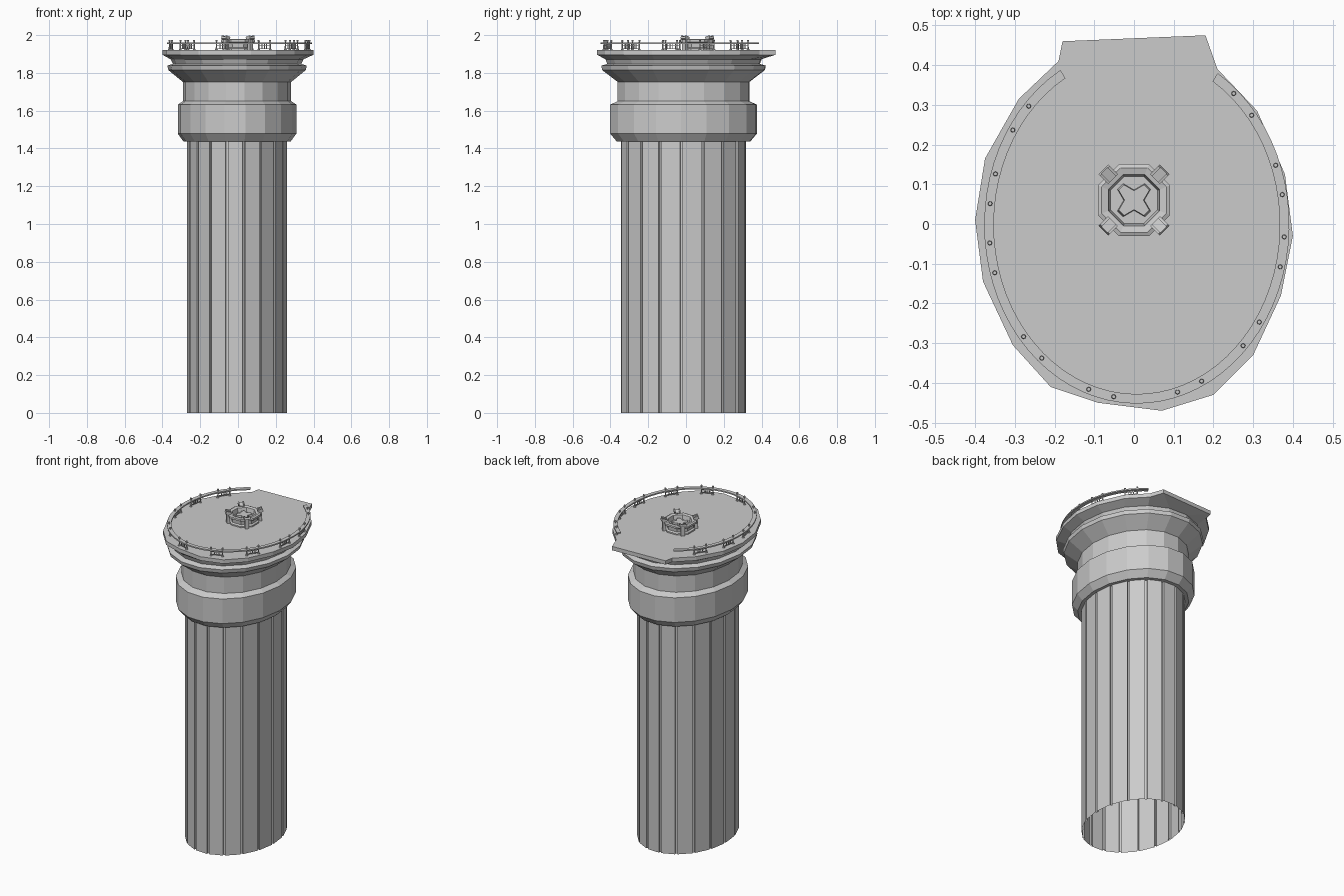
import bpy, bmesh
from math import sin, cos, radians, pi, atan2
from mathutils import Matrix, Vector

if "Cube" in bpy.data.objects:
    bpy.data.objects.remove(bpy.data.objects["Cube"])

def finish(name, bm):
    bmesh.ops.remove_doubles(bm, verts=bm.verts, dist=1e-5)
    bmesh.ops.recalc_face_normals(bm, faces=bm.faces)
    me = bpy.data.meshes.new(name)
    bm.to_mesh(me)
    bm.free()
    ob = bpy.data.objects.new(name, me)
    bpy.context.collection.objects.link(ob)
    return ob

def loft(bm, rings, closed=True, cap_start=False, cap_end=False):
    vs = [[bm.verts.new(p) for p in r] for r in rings]
    n = len(vs[0])
    for a, b in zip(vs, vs[1:]):
        for i in range(n if closed else n - 1):
            j = (i + 1) % n
            bm.faces.new((a[i], a[j], b[j], b[i]))
    if cap_start:
        bm.faces.new(vs[0][::-1])
    if cap_end:
        bm.faces.new(vs[-1])

def box(bm, centre, size, angle=0, tilt=0):
    m = (Matrix.Translation(centre) @ Matrix.Rotation(angle, 4, 'Z')
         @ Matrix.Rotation(tilt, 4, 'Y') @ Matrix.Diagonal((*size, 1)))
    bmesh.ops.create_cube(bm, size=1, matrix=m)

SIDES = 18
def oval(a, b, z, n=SIDES, start=-2, cx=-0.005, cy=-0.013):
    return [(cx + a * cos(radians(start + 360 * i / n)),
             cy + b * sin(radians(start + 360 * i / n)), z) for i in range(n)]

# Shaft: flat facets parted by narrow recessed grooves, open below
def shaft_ring(z):
    corners = [Vector(p) for p in oval(0.265, 0.335, z)]
    centre = Vector((-0.005, -0.013, z))
    pts = []
    for i, p in enumerate(corners):
        prev, nxt = corners[i - 1], corners[(i + 1) % SIDES]
        d1, d2 = (prev - p).normalized(), (nxt - p).normalized()
        inward = (centre - p).normalized() * 0.011
        pts += [p + d1 * 0.007, p + d1 * 0.005 + inward,
                p + d2 * 0.005 + inward, p + d2 * 0.007]
    return pts
bm = bmesh.new()
loft(bm, [shaft_ring(0), shaft_ring(1.445)])
finish("shaft", bm)

# Capital: collar band, neck and flared moulding
profile = [(0.250, 0.318, 1.437), (0.284, 0.357, 1.437), (0.314, 0.392, 1.478),
           (0.314, 0.392, 1.632), (0.287, 0.352, 1.650), (0.287, 0.352, 1.752),
           (0.364, 0.435, 1.815), (0.369, 0.440, 1.838), (0.340, 0.408, 1.848),
           (0.352, 0.418, 1.872)]
bm = bmesh.new()
loft(bm, [oval(*p) for p in profile])
finish("capital", bm)

# Platform: uneven oval slab with a landing lip at the back
outline = [(0.40, -0.03), (0.38, 0.125), (0.31, 0.285), (0.21, 0.39), (0.18, 0.475),
           (-0.18, 0.46), (-0.19, 0.41), (-0.29, 0.315), (-0.375, 0.165), (-0.40, 0.01),
           (-0.38, -0.145), (-0.305, -0.305), (-0.21, -0.41), (-0.09, -0.45),
           (0.07, -0.47), (0.20, -0.43), (0.30, -0.33), (0.37, -0.18)]
bm = bmesh.new()
loft(bm, [oval(0.352, 0.418, 1.872), [(x, y, 1.896) for x, y in outline],
          [(x, y, 1.92) for x, y in outline]], cap_end=True)
finish("platform", bm)

# Handrail: flat strip around the platform, open at the back
def rail_point(deg, z, off=0):
    t = radians(deg)
    return Vector((0.007 + (0.372 + off) * cos(t), -0.002 + (0.438 + off) * sin(t), z))
bm = bmesh.new()
section = [(-0.012, 1.952), (0.012, 1.952), (0.012, 1.960), (-0.012, 1.960)]
loft(bm, [[rail_point(120 + 298 * i / 60, z, o) for o, z in section] for i in range(61)],
     cap_start=True, cap_end=True)
finish("handrail", bm)

# Posts in pairs, each pair framing a small openwork panel
pairs = [142, 168, 191, 225, 256, 291, 321, 351, 375, 404]
posts, panels = bmesh.new(), bmesh.new()
for c in pairs:
    for d in (c - 5, c + 5):
        p = rail_point(d, 0)
        for r, z0, z1 in ((0.004, 1.915, 1.966), (0.008, 1.918, 1.926), (0.006, 1.966, 1.974)):
            bmesh.ops.create_cone(posts, cap_ends=True, segments=8, radius1=r, radius2=r * 0.8,
                                  depth=z1 - z0, matrix=Matrix.Translation((p.x, p.y, (z0 + z1) / 2)))
    a, b = rail_point(c - 5, 0), rail_point(c + 5, 0)
    d = b - a
    ang, mid = atan2(d.y, d.x), (a + b) / 2
    for z in (1.928, 1.946):
        box(panels, (mid.x, mid.y, z), (d.length, 0.005, 0.004), ang)
    for f in (0.3, 0.5, 0.7):
        q = a + d * f
        box(panels, (q.x, q.y, 1.939), (0.004, 0.005, 0.026), ang)
finish("rail_posts", posts)
finish("rail_panels", panels)

# Fire basin: stepped octagonal bowl
CY = 0.06
def octagon(r, z):
    return oval(r, r, z, 8, 22.5, 0, CY)
bm = bmesh.new()
loft(bm, [octagon(r, z) for r, z in
          [(0.088, 1.918), (0.088, 1.928), (0.078, 1.934), (0.080, 1.955), (0.098, 1.964),
           (0.098, 1.976), (0.088, 1.980), (0.070, 1.976), (0.064, 1.950)]], cap_end=True)
finish("basin", bm)

# Corner brackets and the cross-shaped plate in the bowl
bm = bmesh.new()
for k in range(4):
    a = pi / 4 + k * pi / 2
    def at(r, z, s=0):
        return (r * cos(a) - s * sin(a), CY + r * sin(a) + s * cos(a), z)
    box(bm, at(0.092, 1.948), (0.018, 0.024, 0.060), a)
    box(bm, at(0.092, 1.982), (0.032, 0.030, 0.012), a, -0.3)
    for s in (-0.014, 0.014):
        box(bm, at(0.092, 1.986, s), (0.030, 0.007, 0.018), a, -0.3)
finish("basin_brackets", bm)

bm = bmesh.new()
cross = [(r * cos(radians(t + q)), CY + r * sin(radians(t + q)))
         for q in (0, 90, 180, 270) for t, r in ((0, 0.026), (33, 0.050), (57, 0.050))]
loft(bm, [[(x, y, 1.949) for x, y in cross],
          [(x * 0.92, CY + (y - CY) * 0.92, 1.966) for x, y in cross]], cap_end=True)
finish("basin_plate", bm)
